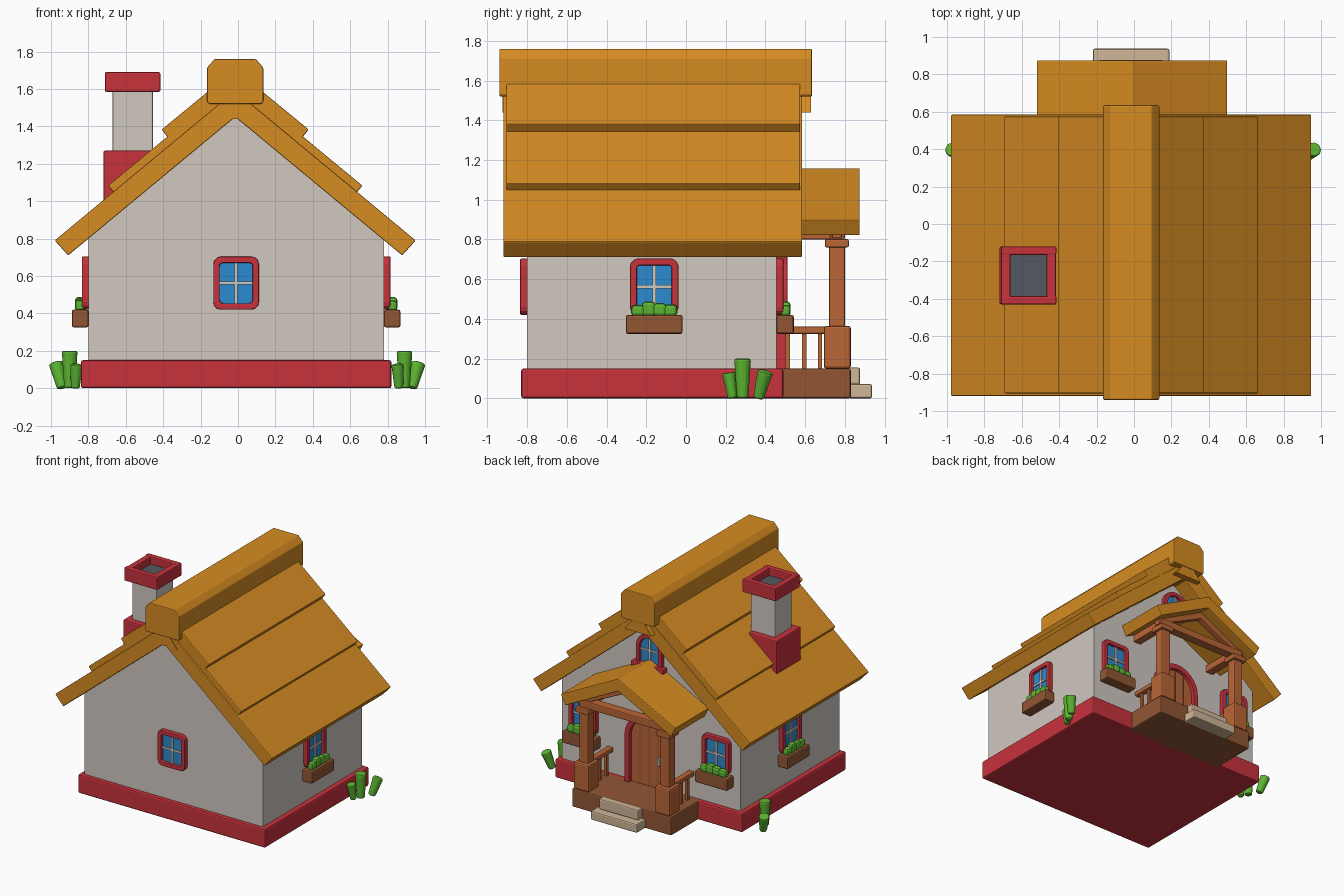
import bpy, bmesh, math
from mathutils import Matrix

cube = bpy.data.objects.get("Cube")
if cube:
    bpy.data.objects.remove(cube, do_unlink=True)


def material(name, *rgb):
    lin = [((c / 255 + 0.055) / 1.055) ** 2.4 for c in rgb] + [1]
    m = bpy.data.materials.new(name)
    m.use_nodes = True
    m.diffuse_color = lin
    m.node_tree.nodes["Principled BSDF"].inputs["Base Color"].default_value = lin
    return m


THATCH = material("thatch", 214, 140, 34)
PLASTER = material("plaster", 208, 200, 192)
RED = material("red_paint", 200, 50, 60)
BROWN = material("dark_wood", 146, 86, 52)
WOOD = material("warm_wood", 186, 102, 54)
GREEN = material("leaf_green", 92, 182, 50)
BLUE = material("glass_blue", 44, 138, 208)
STONE = material("step_stone", 208, 182, 152)
SOOT = material("soot_grey", 85, 88, 96)


def finish(name, bm, mat, bevel=0.0, frame=Matrix()):
    bmesh.ops.recalc_face_normals(bm, faces=bm.faces)
    me = bpy.data.meshes.new(name)
    bm.to_mesh(me)
    bm.free()
    me.materials.append(mat)
    ob = bpy.data.objects.new(name, me)
    ob.matrix_world = frame
    bpy.context.collection.objects.link(ob)
    if bevel:
        mod = ob.modifiers.new("soft_edges", 'BEVEL')
        mod.width = bevel
        mod.segments = 2
        mod.limit_method = 'ANGLE'
    return ob


def box(name, mat, x, y, z, bevel=0.008, frame=Matrix()):
    """Box from (low, high) pairs."""
    bm = bmesh.new()
    bmesh.ops.create_cube(bm, size=1)
    for v in bm.verts:
        for i, (lo, hi) in enumerate((x, y, z)):
            v.co[i] = lo if v.co[i] < 0 else hi
    return finish(name, bm, mat, bevel, frame)


def prism(name, mat, pts, y, bevel=0.0, frame=Matrix(), hole=None):
    """Extrude an xz outline along y, optionally with a matching inner outline."""
    bm = bmesh.new()

    def loop(p, d):
        return [bm.verts.new((a, d, b)) for a, b in p]

    def bridge(a, b):
        for i in range(len(a)):
            j = (i + 1) % len(a)
            bm.faces.new((a[i], a[j], b[j], b[i]))

    f, b = loop(pts, y[0]), loop(pts, y[1])
    bridge(f, b)
    if hole:
        hf, hb = loop(hole, y[0]), loop(hole, y[1])
        bridge(hf, hb)
        bridge(f, hf)
        bridge(b, hb)
    else:
        bm.faces.new(f)
        bm.faces.new(b)
    return finish(name, bm, mat, bevel, frame)


def chevron(name, mat, cx, half, edge, apex, under_half, under_edge, under_apex, y, bevel=0.006):
    pts = [(cx - half, edge), (cx, apex), (cx + half, edge),
           (cx + under_half, under_edge), (cx, under_apex), (cx - under_half, under_edge)]
    return prism(name, mat, pts, y, bevel)


def rounded(w, h, r):
    pts = []
    for k, (sx, sz) in enumerate(((1, 1), (-1, 1), (-1, -1), (1, -1))):
        for s in range(4):
            a = math.radians(90 * k + 30 * s)
            pts.append((sx * (w - r) + r * math.cos(a), sz * (h - r) + r * math.sin(a)))
    return pts


def arch(r, bottom, spring):
    n = 14
    top = [(r * math.cos(math.pi * i / n), spring + r * math.sin(math.pi * i / n)) for i in range(n + 1)]
    return top + [(-r, bottom), (r, bottom)]


def place(x, y, z, turn):
    return Matrix.Translation((x, y, z)) @ Matrix.Rotation(math.radians(turn), 4, 'Z')


CX = -0.01

# House body
box("foundation", RED, (-0.84, 0.82), (-0.83, 0.49), (0, 0.15), 0.012)
prism("walls", PLASTER, [(-0.80, 0.14), (0.78, 0.14), (0.78, 0.82), (CX, 1.475), (-0.80, 0.82)], (-0.80, 0.455))

# Main roof layers and ridge
RX = -0.015
chevron("roof_lower", THATCH, RX, 0.965, 0.79, 1.59, 0.893, 0.71, 1.45, (-0.92, 0.585))
chevron("roof_middle", THATCH, RX, 0.68, 1.083, 1.645, 0.645, 1.04, 1.57, (-0.905, 0.575))
chevron("roof_upper", THATCH, RX, 0.393, 1.383, 1.706, 0.355, 1.335, 1.62, (-0.905, 0.575))
prism("ridge_cap", THATCH, [(RX + s * a, b) for s, row in (
    (1, ((0.14, 1.52), (0.15, 1.53), (0.15, 1.715), (0.11, 1.76))),
    (-1, ((0.11, 1.76), (0.15, 1.715), (0.15, 1.53), (0.14, 1.52)))) for a, b in row], (-0.94, 0.635), 0.006)
prism("ridge_wedge", THATCH, [(RX - 0.12, 1.44), (RX + 0.12, 1.44), (RX + 0.05, 1.53), (RX - 0.05, 1.53)],
      (-0.925, 0.63))

# Chimney
box("chimney_base", RED, (-0.72, -0.42), (-0.43, -0.12), (1.0, 1.27), 0.01)
box("chimney_shaft", PLASTER, (-0.67, -0.455), (-0.385, -0.17), (1.25, 1.60))
for i, y in enumerate(((-0.43, -0.385), (-0.165, -0.12))):
    box(f"chimney_rim_long_{i}", RED, (-0.712, -0.415), y, (1.585, 1.69))
for i, x in enumerate(((-0.71, -0.66), (-0.467, -0.417))):
    box(f"chimney_rim_short_{i}", RED, x, (-0.40, -0.15), (1.585, 1.687))
box("chimney_opening", SOOT, (-0.68, -0.45), (-0.395, -0.155), (1.59, 1.63), 0)


def window(name, x, y, turn, planted=True):
    """Framed window facing local -y, with an optional planter."""
    at = place(x, y, 0.562, turn)
    prism(name + "_frame", RED, rounded(0.122, 0.142, 0.04), (-0.035, 0.01), 0.006, at,
          rounded(0.088, 0.108, 0.018))
    prism(name + "_glass", BLUE, rounded(0.092, 0.112, 0.018), (-0.012, 0.01), 0, at)
    box(name + "_upright_bar", PLASTER, (-0.008, 0.008), (-0.022, 0), (-0.11, 0.11), 0, at)
    box(name + "_cross_bar", PLASTER, (-0.09, 0.09), (-0.021, 0), (-0.008, 0.008), 0, at)
    if planted:
        box(name + "_planter", BROWN, (-0.143, 0.143), (-0.088, 0), (-0.237, -0.142), 0.01, at)
        for i, (c, h) in enumerate(((-0.082, 0.05), (-0.028, 0.068), (0.028, 0.06), (0.082, 0.052))):
            box(f"{name}_plant_{i}", GREEN, (c - 0.034, c + 0.034), (-0.072, -0.022),
                (-0.15, -0.142 + h), 0.018, at)


window("front_window", CX, -0.80, 0, False)
window("left_window", 0.78, -0.16, 90)
window("right_window", -0.80, -0.16, -90)
for side, sx in (("left", 1), ("right", -1)):
    window(f"back_{side}_window", CX + sx * 0.59, 0.455, 180)

# Arched attic window
attic = place(CX, 0.455, 0, 180)
prism("attic_frame", RED, arch(0.115, 1.10, 1.25), (-0.035, 0.01), 0.005, attic, arch(0.082, 1.13, 1.25))
prism("attic_glass", BLUE, arch(0.085, 1.12, 1.25), (-0.012, 0.01), 0, attic)
box("attic_upright_bar", PLASTER, (-0.007, 0.007), (-0.022, 0), (1.12, 1.33), 0, attic)
box("attic_cross_bar", PLASTER, (-0.083, 0.083), (-0.021, 0), (1.225, 1.239), 0, attic)
box("attic_sill", RED, (-0.145, 0.145), (-0.055, 0), (1.09, 1.13), 0.008, attic)

# Arched door with plank seams and handle
door = place(CX, 0.455, 0, 180)
prism("door_frame", RED, arch(0.20, 0.14, 0.52), (-0.055, 0.01), 0.006, door, arch(0.158, 0.145, 0.52))
prism("door", WOOD, arch(0.16, 0.142, 0.52), (-0.025, 0.01), 0, door)
for i, (x, top) in enumerate(((-0.08, 0.65), (0, 0.675), (0.08, 0.65))):
    box(f"door_seam_{i}", BROWN, (x - 0.004, x + 0.004), (-0.028, -0.02), (0.15, top), 0, door)
box("door_handle", PLASTER, (0.085, 0.105), (-0.05, -0.02), (0.34, 0.40), 0.005, door)

# Porch
box("porch_deck", BROWN, (-0.45, 0.43), (0.45, 0.83), (0, 0.15), 0.01)
box("lower_step", STONE, (-0.22, 0.19), (0.82, 0.937), (0, 0.072), 0.01)
box("upper_step", STONE, (-0.19, 0.16), (0.82, 0.877), (0.07, 0.155), 0.01)
chevron("porch_roof", THATCH, CX, 0.51, 0.90, 1.16, 0.47, 0.82, 1.06, (0.44, 0.875))
chevron("porch_rafters", WOOD, CX, 0.42, 0.85, 1.065, 0.42, 0.805, 1.005, (0.735, 0.785))
box("tie_beam", WOOD, (CX - 0.40, CX + 0.40), (0.725, 0.80), (0.80, 0.86))
for side, sx in (("left", 1), ("right", -1)):
    c = CX + sx * 0.36

    def part(name, half, y, z, bevel=0.008, mat=WOOD):
        box(f"{side}_{name}", mat, (c - half, c + half), y, z, bevel)

    part("post_base", 0.067, (0.695, 0.83), (0.15, 0.365), 0.012)
    part("post", 0.041, (0.72, 0.80), (0.35, 0.77))
    part("post_capital", 0.06, (0.70, 0.82), (0.76, 0.803))
    part("side_beam", 0.035, (0.45, 0.74), (0.80, 0.86))
    part("handrail", 0.025, (0.455, 0.71), (0.325, 0.362))
    for i, y in enumerate((0.512, 0.595, 0.675)):
        part(f"baluster_{i}", 0.011, (y - 0.011, y + 0.011), (0.15, 0.33), 0)

# Bushes of leaning blunt leaves
for side, sx in (("left", 1), ("right", -1)):
    for i, (x, y, h, r, lx, ly) in enumerate(((0.895, 0.285, 0.20, 0.045, 0, 0),
                                              (0.935, 0.365, 0.145, 0.042, 14, 14),
                                              (0.865, 0.235, 0.13, 0.036, -3, -9))):
        bm = bmesh.new()
        bmesh.ops.create_cone(bm, cap_ends=True, segments=8, radius1=r * 0.7, radius2=r, depth=h,
                              matrix=Matrix.Translation((0, 0, h / 2)))
        lean = Matrix.Rotation(math.radians(sx * lx), 4, 'Y') @ Matrix.Rotation(math.radians(-ly), 4, 'X')
        finish(f"{side}_bush_leaf_{i}", bm, GREEN, 0.014,
               Matrix.Translation((sx * x + CX * 0.5, y, 0)) @ lean)
